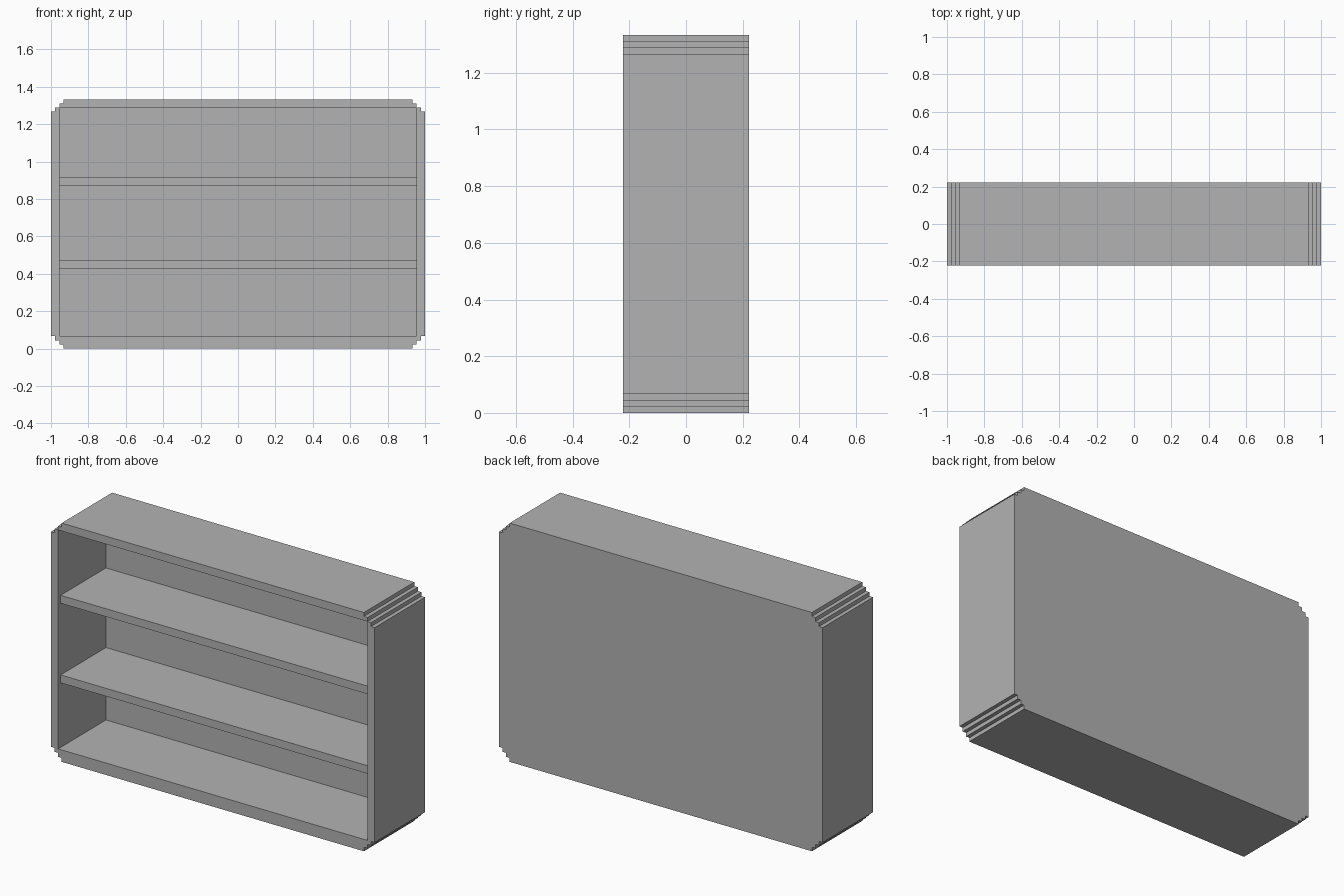
import bpy
import bmesh

cube = bpy.data.objects.get("Cube")
if cube:
    bpy.data.objects.remove(cube, do_unlink=True)

STEP = 2 / 90          # one corner step, every size is a multiple of it
HALF_W, HEIGHT, HALF_D = 45, 60, 10

grey = bpy.data.materials.new("plain grey")
grey.use_nodes = True
colour = (0.448, 0.448, 0.448, 1)
grey.diffuse_color = colour
grey.node_tree.nodes["Principled BSDF"].inputs["Base Color"].default_value = colour


def prism(name, outline, y0, y1):
    """Extrude an (x, z) outline, given in steps, from y0 to y1."""
    bm = bmesh.new()
    face = bm.faces.new([bm.verts.new((x * STEP, y0 * STEP, z * STEP)) for x, z in outline])
    new = bmesh.ops.extrude_face_region(bm, geom=[face], use_keep_orig=True)["geom"]
    moved = [v for v in new if isinstance(v, bmesh.types.BMVert)]
    bmesh.ops.translate(bm, verts=moved, vec=(0, (y1 - y0) * STEP, 0))
    bmesh.ops.recalc_face_normals(bm, faces=bm.faces)
    mesh = bpy.data.meshes.new(name)
    bm.to_mesh(mesh)
    bm.free()
    mesh.materials.append(grey)
    obj = bpy.data.objects.new(name, mesh)
    bpy.context.collection.objects.link(obj)
    return obj


def box(name, half, z0, z1, y0, y1):
    return prism(name, [(-half, z0), (half, z0), (half, z1), (-half, z1)], y0, y1)


def mirrored(points):
    """Close a right-hand outline with its left-hand mirror image."""
    return points + [(-x, z) for x, z in reversed(points)]


IN = HALF_W - 2                 # half width of the opening
FLOOR, CEIL = 3, HEIGHT - 2     # bottom and top of the opening

# Side panels with stepped ends
side = [(IN, 1), (IN, 2), (IN + 1, 2), (IN + 1, 3), (HALF_W, 3),
        (HALF_W, HEIGHT - 3), (IN + 1, HEIGHT - 3), (IN + 1, CEIL), (IN, CEIL)]
side = side[1:]
for name, s in (("left_side", 1), ("right_side", -1)):
    prism(name, [(s * x, z) for x, z in side], -HALF_D, HALF_D)

# Top and bottom boards with stepped ends
prism("top_board", mirrored([(IN, CEIL), (IN, CEIL + 1), (IN - 1, CEIL + 1), (IN - 1, HEIGHT)]),
      -HALF_D, HALF_D)
prism("bottom_board", mirrored([(IN - 1, 0), (IN - 1, 1), (IN, 1), (IN, FLOOR)]),
      -HALF_D, HALF_D)

# Back panel, flush with the rear of the frame
box("back_panel", IN, FLOOR, CEIL, HALF_D - 1, HALF_D)

# Shelves, set slightly behind the front edge
for name, z in (("lower_shelf", 19.2), ("upper_shelf", 39.2)):
    box(name, IN, z, z + 2, -HALF_D + 1, HALF_D - 1)
